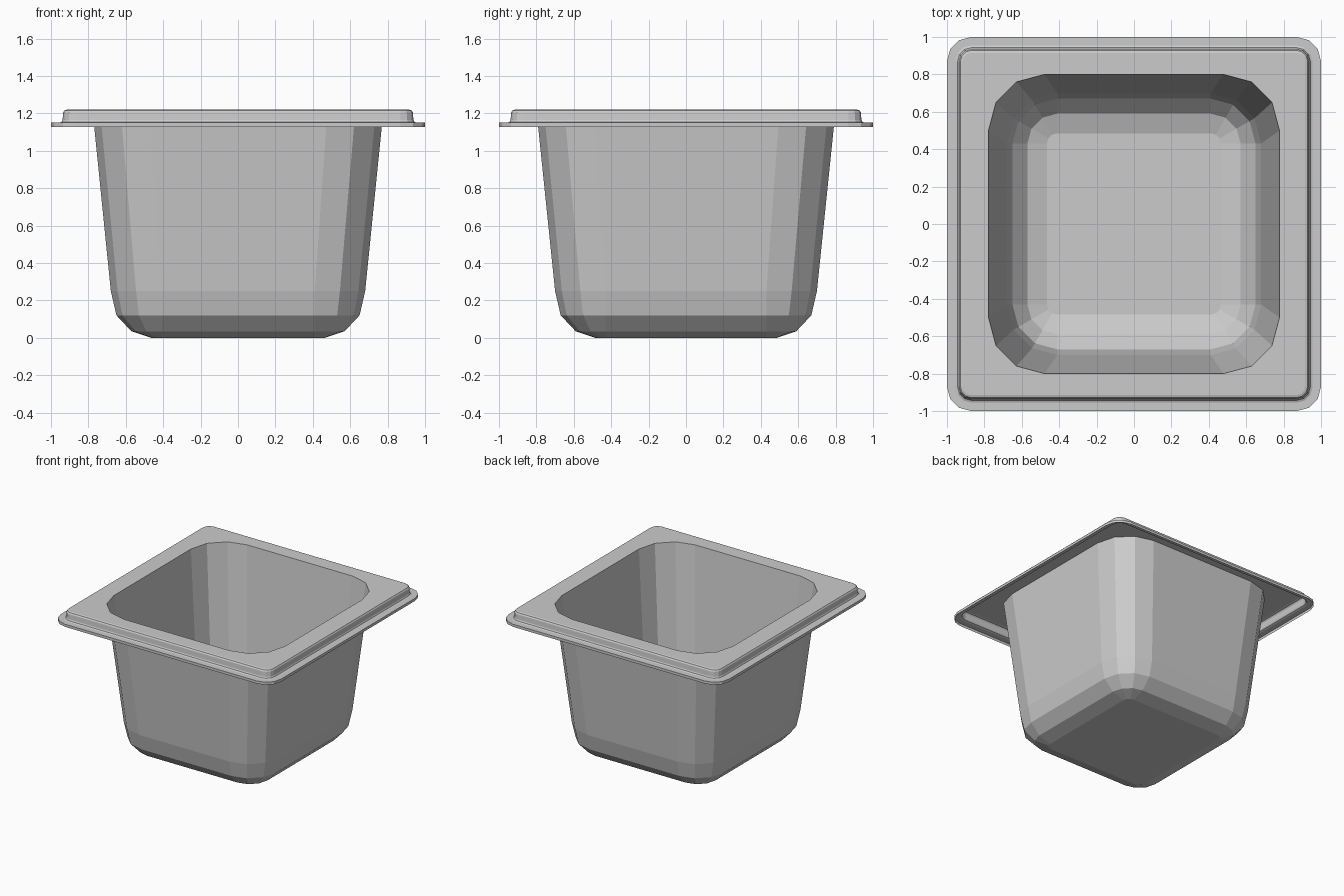
import bpy, bmesh
from math import sin, cos, pi

if "Cube" in bpy.data.objects:
    bpy.data.objects.remove(bpy.data.objects["Cube"])

SEG = 3  # facets per rounded corner


def ring(bm, cx, cy, r, z, seg=SEG):
    """Rounded rectangle: corner centres at (+-cx, +-cy), corner radius r."""
    verts = []
    for q, (sx, sy) in enumerate([(1, 1), (-1, 1), (-1, -1), (1, -1)]):
        for i in range(seg + 1):
            a = (q + i / seg) * pi / 2
            verts.append(bm.verts.new((sx * cx + r * cos(a), sy * cy + r * sin(a), z)))
    return verts


def loft(name, rings, cap_first=False):
    """Skin a sheet through a list of (cx, cy, r, z) rings."""
    bm = bmesh.new()
    loops = [ring(bm, *p) for p in rings]
    if cap_first:
        bm.faces.new(list(reversed(loops[0])))
    for a, b in zip(loops, loops[1:]):
        n = len(a)
        for i in range(n):
            j = (i + 1) % n
            bm.faces.new((a[i], a[j], b[j], b[i]))
    me = bpy.data.meshes.new(name)
    bm.to_mesh(me)
    bm.free()
    ob = bpy.data.objects.new(name, me)
    bpy.context.collection.objects.link(ob)
    return ob


# Tapered bowl: floor, rounded base, sloping walls up to the opening
loft("pan_body", [
    (0.41, 0.43, 0.055, 0.0),
    (0.41, 0.43, 0.16, 0.035),
    (0.41, 0.43, 0.24, 0.12),
    (0.41, 0.43, 0.27, 0.25),
    (0.478, 0.50, 0.30, 1.22),
], cap_first=True)

# Pressed sheet rim: flat top, stepped edge, outer lip folded down
loft("pan_rim", [
    (0.478, 0.50, 0.30, 1.22),
    (0.87, 0.87, 0.045, 1.22),
    (0.87, 0.87, 0.058, 1.216),
    (0.87, 0.87, 0.065, 1.205),
    (0.87, 0.87, 0.068, 1.165),
    (0.87, 0.87, 0.073, 1.155),
    (0.87, 0.87, 0.085, 1.15),
    (0.87, 0.87, 0.13, 1.15),
    (0.87, 0.87, 0.13, 1.128),
])
